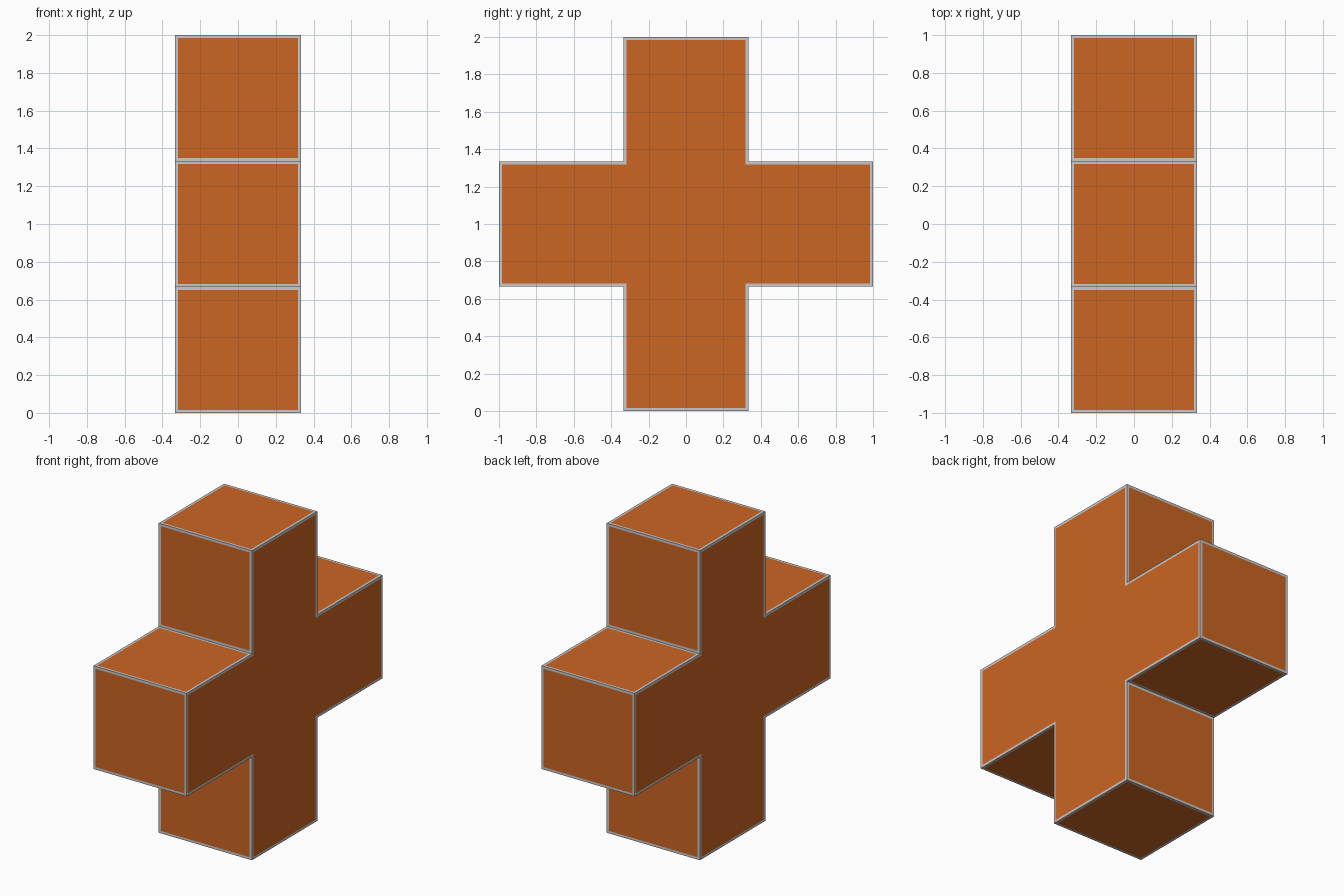
import bpy, bmesh

if "Cube" in bpy.data.objects:
    bpy.data.objects.remove(bpy.data.objects["Cube"])

A = 1 / 3       # half width of each arm
T = 0.016       # width of the pale edge trim


def material(name, rgb):
    m = bpy.data.materials.new(name)
    m.diffuse_color = (*rgb, 1)
    m.use_nodes = True
    m.node_tree.nodes["Principled BSDF"].inputs["Base Color"].default_value = m.diffuse_color
    return m


orange = material("orange", (0.60, 0.13, 0.016))
grey = material("pale grey", (0.60, 0.58, 0.58))

# Cross profile in the YZ plane: one quarter's corners turned four times
profile = []
y, z = [(1, -A), (1, A), (A, A)], None
for turn in range(4):
    for p, q in y:
        profile.append((p, q))
    y = [(-q, p) for p, q in y]

# Extrude the profile along X
bm = bmesh.new()
face = bm.faces.new([bm.verts.new((-A, p, q + 1)) for p, q in profile])
ext = bmesh.ops.extrude_face_region(bm, geom=[face], use_keep_orig=True)
top = [v for v in ext["geom"] if isinstance(v, bmesh.types.BMVert)]
bmesh.ops.translate(bm, verts=top, vec=(2 * A, 0, 0))
bmesh.ops.recalc_face_normals(bm, faces=bm.faces)

# Inset every face: the rim is grey trim, the centre is orange
panels = list(bm.faces)
rim = bmesh.ops.inset_individual(bm, faces=panels, thickness=T, depth=0,
                                 use_even_offset=True)["faces"]
for f in rim:
    f.material_index = 1
for f in panels:
    f.material_index = 0

mesh = bpy.data.meshes.new("cross_block")
bm.to_mesh(mesh)
bm.free()
mesh.materials.append(orange)
mesh.materials.append(grey)
bpy.context.collection.objects.link(bpy.data.objects.new("cross_block", mesh))
